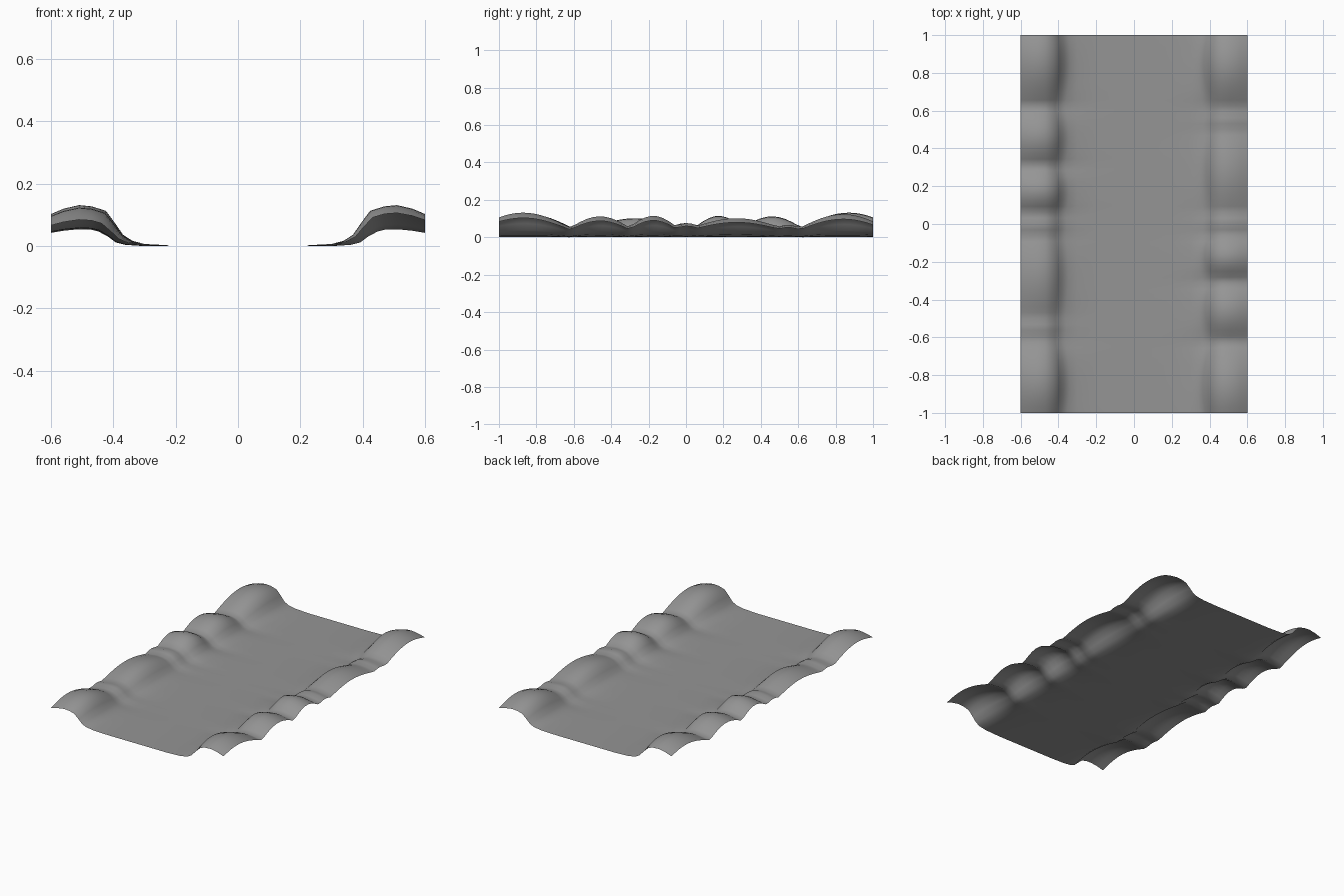
import bpy, bmesh, math

cube = bpy.data.objects.get("Cube")
if cube:
    bpy.data.objects.remove(cube)

# Mounds along one bank: start, end, valley height, crest height
MOUNDS = [(-1.12, -0.62, 0.06, 0.14), (-0.62, -0.3, 0.06, 0.12),
          (-0.3, -0.05, 0.065, 0.123), (-0.05, 0.06, 0.07, 0.085),
          (0.06, 0.48, 0.07, 0.11), (0.48, 0.61, 0.06, 0.075),
          (0.61, 1.07, 0.06, 0.132)]

# Bank cross-section from outer edge to floor: distance from centre, share of crest height
BANK = [(0.6, 0.78), (0.56, 0.91), (0.51, 1.0), (0.47, 0.97),
        (0.43, 0.86), (0.4, 0.55), (0.375, 0.27), (0.345, 0.12), (0.3, 0.04)]
FLOOR = 0.01
ROWS = 64


def crest(y):
    for start, end, low, high in MOUNDS:
        if start <= y <= end:
            return low + (high - low) * math.sin(math.pi * (y - start) / (end - start))
    return 0.1


def section(y):
    """One row of points across the path, from left edge to right edge."""
    def bank(side):
        height = crest(y * side)
        points = []
        for i, (x, share) in enumerate(BANK):
            # low parts of the bank have a slightly wider floor beside them
            widen = 0.3 * (0.12 - height) if 4 <= i <= 7 else 0
            dip = 0.01 * max(0, 1 - height / 0.1) if i >= 6 else 0
            z = FLOOR + (height - FLOOR) * share - dip
            points.append((side * (x + widen), y, z))
        return points
    middle = [(x, y, FLOOR) for x in (-0.2, 0, 0.2)]
    return bank(-1) + middle + bank(1)[::-1]


# Single open surface: flat path between two lumpy banks
bm = bmesh.new()
rows = []
for r in range(ROWS + 1):
    rows.append([bm.verts.new(p) for p in section(-1 + 2 * r / ROWS)])
for a, b in zip(rows, rows[1:]):
    for i in range(len(a) - 1):
        bm.faces.new((a[i], a[i + 1], b[i + 1], b[i]))

# Rest the lowest point on the ground
lowest = min(v.co.z for v in bm.verts)
for v in bm.verts:
    v.co.z -= lowest

mesh = bpy.data.meshes.new("path_ground")
bm.to_mesh(mesh)
bm.free()
ground = bpy.data.objects.new("path_ground", mesh)
bpy.context.collection.objects.link(ground)

# Plain grey
grey = bpy.data.materials.new("stone_grey")
grey.use_nodes = True
colour = (0.3, 0.3, 0.3, 1)
grey.diffuse_color = colour
grey.node_tree.nodes["Principled BSDF"].inputs["Base Color"].default_value = colour
mesh.materials.append(grey)

bpy.ops.object.select_all(action="DESELECT")
ground.select_set(True)
bpy.context.view_layer.objects.active = ground
bpy.ops.object.shade_smooth_by_angle(angle=math.radians(60))
